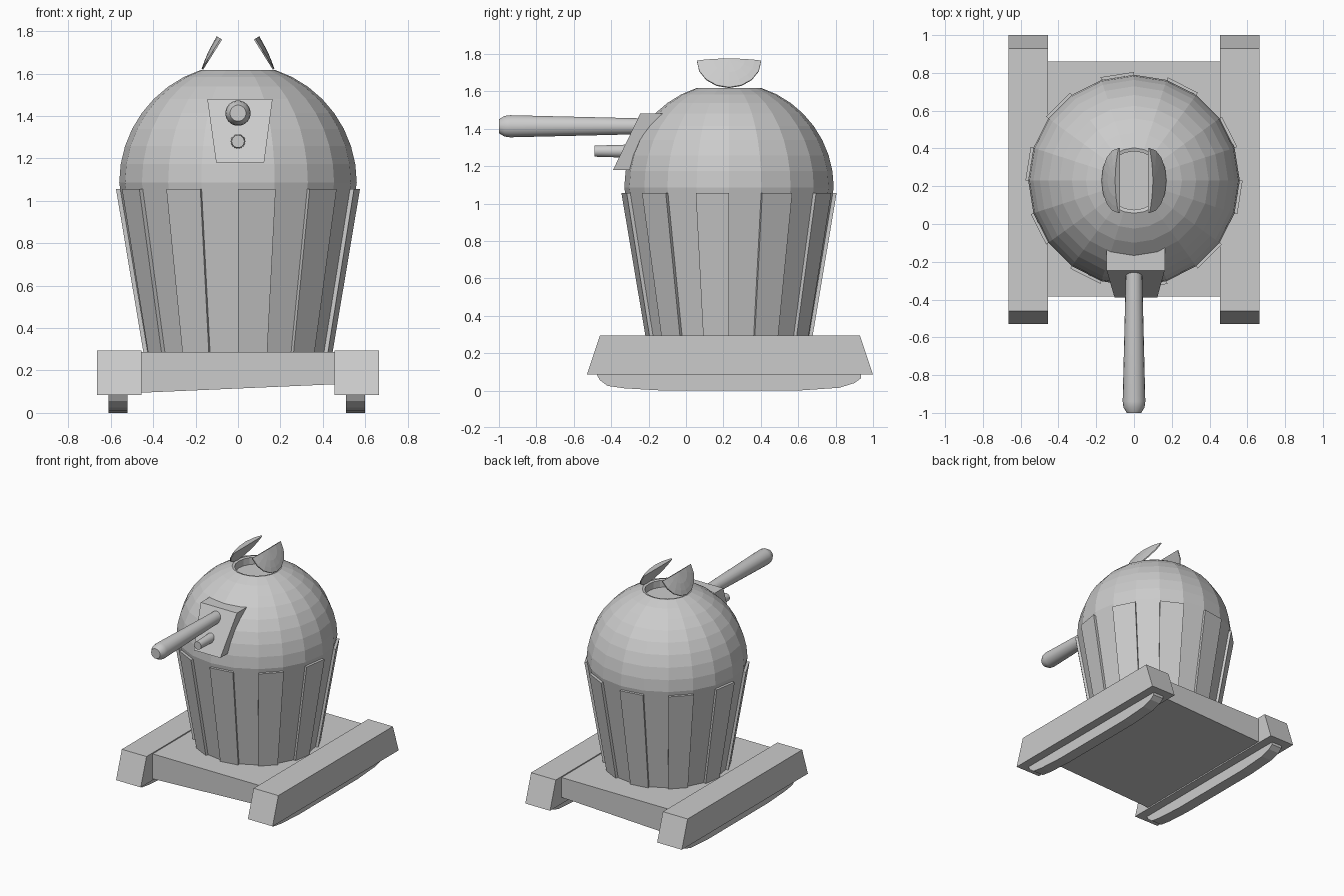
import bpy, bmesh
from math import sin, cos, pi, radians
from mathutils import Vector

if "Cube" in bpy.data.objects:
    bpy.data.objects.remove(bpy.data.objects["Cube"])

CY = 0.23          # y of the turret axis
SEG = 20           # sides of the round body


def finish(name, bm):
    bmesh.ops.recalc_face_normals(bm, faces=bm.faces)
    mesh = bpy.data.meshes.new(name)
    bm.to_mesh(mesh)
    bm.free()
    ob = bpy.data.objects.new(name, mesh)
    bpy.context.collection.objects.link(ob)
    return ob


def hull(name, points):
    """Convex solid around a few corner points."""
    bm = bmesh.new()
    for p in points:
        bm.verts.new(p)
    bmesh.ops.convex_hull(bm, input=bm.verts)
    bmesh.ops.dissolve_limit(bm, angle_limit=radians(1), verts=bm.verts, edges=bm.edges)
    return finish(name, bm)


def lathe(name, profile, place, n):
    """Rings of (radius, distance along axis), capped at both ends."""
    bm = bmesh.new()
    rings = [[bm.verts.new(place(r, h, 2 * pi * i / n)) for i in range(n)] for r, h in profile]
    for a, b in zip(rings, rings[1:]):
        for i in range(n):
            j = (i + 1) % n
            bm.faces.new((a[i], a[j], b[j], b[i]))
    bm.faces.new(rings[0])
    bm.faces.new(rings[-1])
    return finish(name, bm)


def extrude_x(name, profile, x0, x1):
    return hull(name, [(x, y, z) for x in (x0, x1) for y, z in profile])


def around(r, z, a):
    return Vector((r * sin(a), CY - r * cos(a), z))


# Side rails and the rounded runners below them
rail = [(-0.53, 0.085), (1.0, 0.085), (0.93, 0.295), (-0.46, 0.295)]
runner = [(-0.48, 0.09), (-0.46, 0.055), (-0.42, 0.025), (-0.33, 0.012), (-0.12, 0.0),
          (0.6, 0.0), (0.82, 0.015), (0.9, 0.04), (0.935, 0.065), (0.935, 0.09)]
for side, s in (("left", -1), ("right", 1)):
    extrude_x(side + "_rail", rail, s * 0.455, s * 0.665)
    extrude_x(side + "_runner", runner, s * 0.56 - 0.044 - 0.006, s * 0.56 + 0.038)

# Platform between the rails, with a slanted underside
hull("platform", [(x, y, z) for y in (-0.385, 0.86)
                  for x, z in ((-0.46, 0.287), (0.46, 0.287), (-0.46, 0.095), (0.46, 0.135))])

# Tapered body and dome with a recessed opening at the top
R, CZ = 0.56, 1.085
profile = [(0.425, 0.28)]
profile += [(R * cos(radians(9 * i)), CZ + R * sin(radians(9 * i))) for i in range(9)]
profile += [(0.155, 1.613), (0.155, 1.56)]
lathe("domed_body", profile, around, SEG)

# Raised armour panels on every second side
for k in range(SEG // 2):
    a0 = 2 * pi * (2 * k) / SEG
    a1 = a0 + 2 * pi / SEG
    hull("body_panel", [around(r, z, a) for a in (a0, a1)
                        for r, z in ((0.41, 0.28), (0.445, 0.28), (0.54, 1.055), (0.575, 1.055))])

# Two open hatch lids, each half of a shallow cap
for s in (-1, 1):
    low, up = Vector((s * 0.165, CY, 1.617)), Vector((s * 0.075, CY, 1.76))
    slope = (low - up).normalized()
    out = Vector((s * -slope.z, 0, s * slope.x))
    if out.z < 0:
        out.negate()
    pts = []
    for f in (0, 0.5, 0.8, 1):
        for i in range(9):
            t = pi * i / 8
            pts.append(up + slope * (0.168 * f * sin(t)) + Vector((0, 0.172 * f * cos(t), 0))
                       + out * (0.008 + 0.022 * (1 - f * f)))
    pts += [up + slope * (0.168 * sin(pi * i / 8)) + Vector((0, 0.172 * cos(pi * i / 8), 0))
            for i in range(9)]
    hull("hatch_lid", pts)

# Sloped gun mount
hull("gun_mount", [(-0.145, -0.245, 1.48), (0.163, -0.245, 1.48),
                   (-0.145, -0.10, 1.48), (0.163, -0.10, 1.48),
                   (-0.103, -0.39, 1.18), (0.123, -0.39, 1.18),
                   (-0.103, -0.25, 1.18), (0.123, -0.25, 1.18)])


# Main barrel and small secondary barrel
def barrel(name, profile, z):
    ob = lathe(name, profile, lambda r, y, a: (r * cos(a), y, z + r * sin(a)), 18)
    bpy.ops.object.select_all(action='DESELECT')
    bpy.context.view_layer.objects.active = ob
    ob.select_set(True)
    bpy.ops.object.shade_smooth_by_angle(angle=radians(25))


barrel("main_barrel", [(0.042, -0.2), (0.06, -0.94), (0.056, -0.97), (0.038, -1.0)], 1.413)
barrel("small_barrel", [(0.037, -0.25), (0.034, -0.36), (0.03, -0.49)], 1.28)
